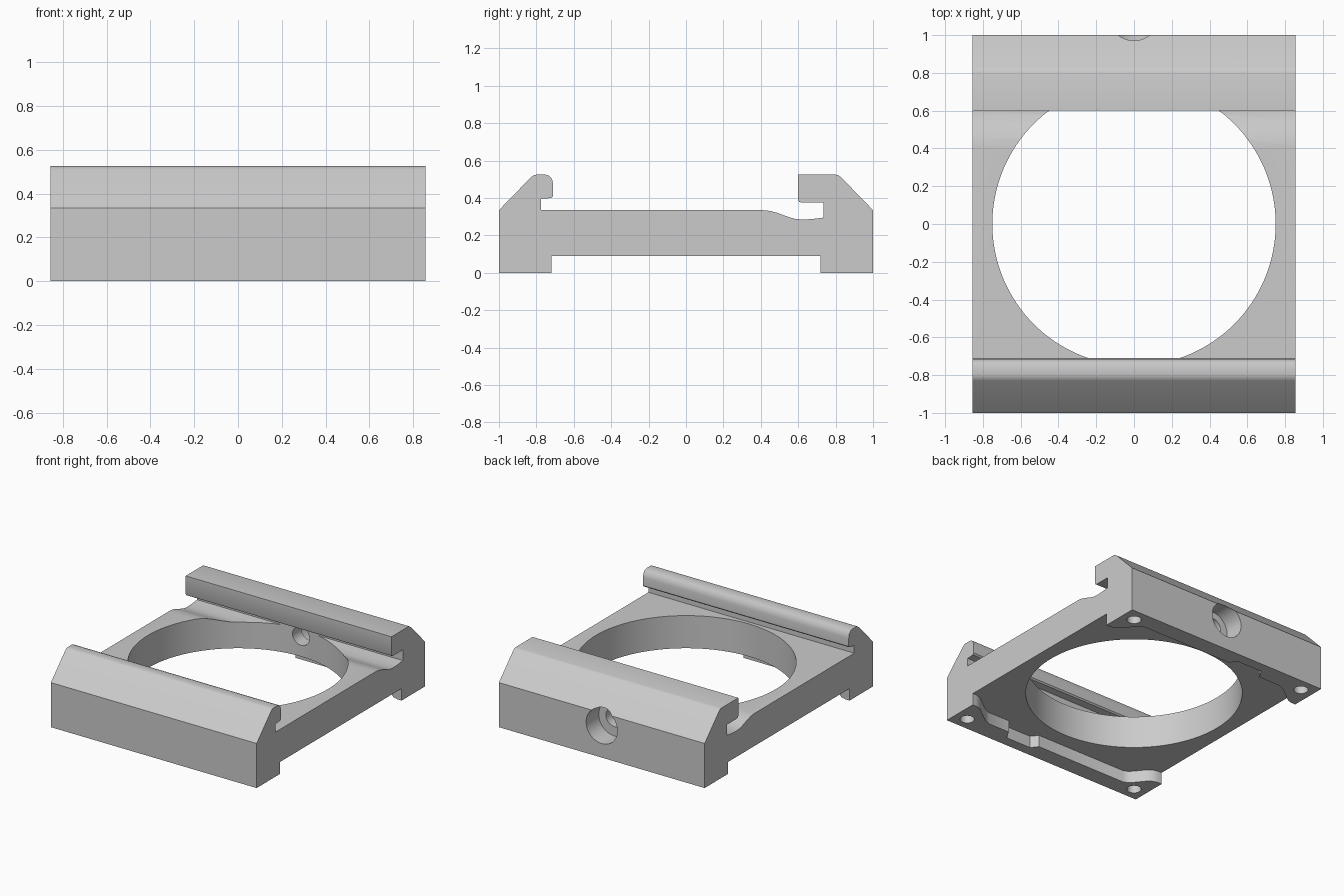
import bpy, bmesh, math
from mathutils import Matrix, Vector

cube = bpy.data.objects.get("Cube")
if cube:
    bpy.data.objects.remove(cube, do_unlink=True)

HALF_WIDTH = 0.855

grey = bpy.data.materials.new("plain grey")
grey.use_nodes = True
grey.diffuse_color = (0.6, 0.6, 0.6, 1)
grey.node_tree.nodes["Principled BSDF"].inputs["Base Color"].default_value = (0.6, 0.6, 0.6, 1)


def make_object(name, bm):
    bmesh.ops.recalc_face_normals(bm, faces=bm.faces)
    mesh = bpy.data.meshes.new(name)
    bm.to_mesh(mesh)
    bm.free()
    mesh.materials.append(grey)
    obj = bpy.data.objects.new(name, mesh)
    bpy.context.collection.objects.link(obj)
    return obj


def prism(name, points, offset):
    """Extrude a closed outline of 3D points along an offset."""
    bm = bmesh.new()
    face = bm.faces.new([bm.verts.new(p) for p in points])
    moved = bmesh.ops.extrude_face_region(bm, geom=[face])["geom"]
    bmesh.ops.translate(bm, vec=offset, verts=[v for v in moved if isinstance(v, bmesh.types.BMVert)])
    return make_object(name, bm)


def cylinder(name, radius, start, end, segments=32):
    start, end = Vector(start), Vector(end)
    axis = end - start
    turn = axis.to_track_quat('Z', 'Y').to_matrix().to_4x4()
    bm = bmesh.new()
    bmesh.ops.create_cone(bm, cap_ends=True, segments=segments, radius1=radius, radius2=radius,
                          depth=axis.length, matrix=Matrix.Translation((start + end) / 2) @ turn)
    return make_object(name, bm)


# Clamp body: one side profile (y, z) extruded across the width
profile = [
    (-1, 0), (-1, .335), (-.83, .51), (-.815, .521), (-.8, .525),
    (-.75, .525), (-.73, .518), (-.716, .5), (-.71, .47), (-.71, .41), (-.72, .4), (-.775, .395),
    (-.775, .335), (.41, .335), (.45, .331), (.49, .32), (.54, .301), (.58, .289), (.62, .285),
    (.67, .287), (.735, .295), (.735, .375), (.62, .375), (.605, .379), (.6, .39),
    (.6, .525), (.8, .525), (.815, .521), (.83, .51), (1, .335), (1, 0),
]
body = prism("clamp_body", [(-HALF_WIDTH, y, z) for y, z in profile], (2 * HALF_WIDTH, 0, 0))

# Underside pocket: half outline, turned half way round for the other side
half = [
    (-.9, -.72), (-.82, -.72), (-.78, -.732), (-.75, -.755), (-.69, -.83), (-.665, -.855), (-.63, -.87),
    (.13, -.87), (.17, -.92), (.38, -.92), (.42, -.85), (.6, -.85),
    (.65, -.83), (.75, -.755), (.78, -.732), (.82, -.72), (.9, -.72),
]
outline = half + [(-x, -y) for x, y in half]
cutters = [prism("pocket_cutter", [(x, y, -.1) for x, y in outline], (0, 0, .19))]

# Large round opening, kept below the overhanging lips
cutters.append(cylinder("opening_cutter", .75, (0, 0, -.2), (0, 0, .36), 128))

# Corner screw holes in the feet
for x in (-.755, .755):
    for y in (-.9, .9):
        cutters.append(cylinder("foot_hole_cutter", .05, (x, y, -.1), (x, y, .2)))

# Stepped clamp screw hole in the back
cutters.append(cylinder("back_bore_cutter", .13, (0, .85, .235), (0, 1.2, .235), 48))
cutters.append(cylinder("back_hole_cutter", .07, (0, .65, .245), (0, .95, .245)))

for cutter in cutters:
    cutter.hide_render = True
    mod = body.modifiers.new(cutter.name, 'BOOLEAN')
    mod.operation = 'DIFFERENCE'
    mod.solver = 'EXACT'
    mod.object = cutter

# Bake the cuts and remove the cutters
bpy.context.view_layer.update()
evaluated = body.evaluated_get(bpy.context.evaluated_depsgraph_get())
baked = bpy.data.meshes.new_from_object(evaluated)
body.modifiers.clear()
body.data = baked
baked.materials.clear()
baked.materials.append(grey)
for cutter in cutters:
    bpy.data.objects.remove(cutter, do_unlink=True)

# Smooth curves, sharp edges
bpy.ops.object.select_all(action='DESELECT')
body.select_set(True)
bpy.context.view_layer.objects.active = body
bpy.ops.object.shade_smooth_by_angle(angle=math.radians(28))
